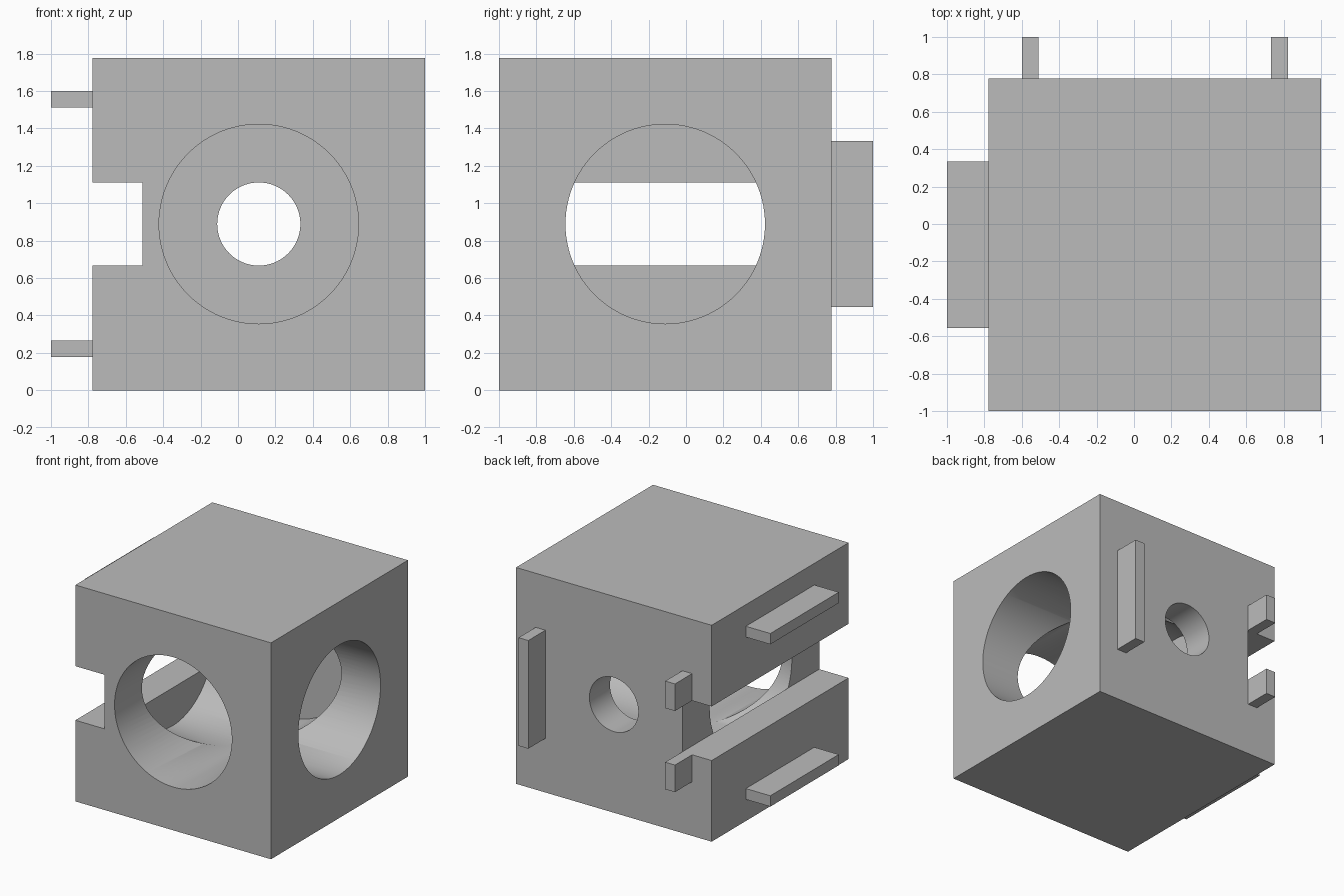
import bpy
from math import pi

old = bpy.data.objects.get("Cube")
if old:
    bpy.data.objects.remove(old, do_unlink=True)

# Single grey material
grey = bpy.data.materials.new("plain grey")
grey.use_nodes = True
colour = (0.5, 0.5, 0.5, 1)
grey.diffuse_color = colour
grey.node_tree.nodes["Principled BSDF"].inputs["Base Color"].default_value = colour

U = 2 / 9                 # base module
SIDE = 8 * U              # block edge length
WALL = 1.2 * U            # wall left behind the bores
CX, CY, CZ = U / 2, -U / 2, SIDE / 2
LEFT, BACK = CX - SIDE / 2, CY + SIDE / 2
TAB = 0.4 * U             # rib thickness


def box(name, x, y, z):
    """Box given by its (low, high) range on each axis."""
    ranges = (x, y, z)
    bpy.ops.mesh.primitive_cube_add(size=1, location=[(a + b) / 2 for a, b in ranges])
    ob = bpy.context.object
    ob.name = name
    ob.scale = [b - a for a, b in ranges]
    bpy.ops.object.transform_apply(location=False, rotation=False, scale=True)
    ob.data.materials.append(grey)
    return ob


def bore(name, radius, axis, low, high):
    """Cylinder through the block centre along x or y."""
    mid = (low + high) / 2
    along_x = axis == "x"
    bpy.ops.mesh.primitive_cylinder_add(
        vertices=96, radius=radius, depth=high - low,
        location=(mid, CY, CZ) if along_x else (CX, mid, CZ),
        rotation=(0, pi / 2, 0) if along_x else (pi / 2, 0, 0))
    ob = bpy.context.object
    ob.name = name
    bpy.ops.object.transform_apply(location=False, rotation=True, scale=False)
    ob.data.materials.append(grey)
    return ob


def cut(target, cutter):
    mod = target.modifiers.new("cut", "BOOLEAN")
    mod.operation = "DIFFERENCE"
    mod.solver = "EXACT"
    mod.object = cutter
    bpy.context.view_layer.objects.active = target
    bpy.ops.object.modifier_apply(modifier=mod.name)
    bpy.data.objects.remove(cutter, do_unlink=True)


# Main block with two crossing bores, a small rear hole and a side slot
block = box("block", (LEFT, LEFT + SIDE), (BACK - SIDE, BACK), (0, SIDE))
big = 2.4 * U
cut(block, bore("front_bore", big, "y", BACK - SIDE - 0.1, BACK - WALL))
cut(block, bore("side_bore", big, "x", LEFT + WALL - 0.001, LEFT + SIDE + 0.1))
cut(block, bore("rear_hole", U, "y", CY, BACK + 0.1))
cut(block, box("slot", (LEFT - 0.1, LEFT + WALL),
               (BACK - SIDE - 0.1, BACK + 0.1), (CZ - U, CZ + U)))

# Smooth bores, sharp edges
bpy.ops.object.select_all(action="DESELECT")
block.select_set(True)
bpy.context.view_layer.objects.active = block
bpy.ops.object.shade_smooth_by_angle(angle=pi / 6)

# Ribs on the right side, above and below the slot
for label, s in (("lower", -1), ("upper", 1)):
    z = CZ + s * 3 * U
    box(label + "_side_rib", (LEFT - U, LEFT), (CY - 2 * U, CY + 2 * U),
        (z - TAB / 2, z + TAB / 2))
    # Short rear ribs split by the slot
    ends = sorted((CZ + s * U, CZ + s * 2 * U))
    x = CX - 3 * U
    box(label + "_rear_rib", (x - TAB / 2, x + TAB / 2), (BACK, BACK + U), ends)

# Full-length rear rib
x = CX + 3 * U
box("long_rear_rib", (x - TAB / 2, x + TAB / 2), (BACK, BACK + U),
    (CZ - 2 * U, CZ + 2 * U))
